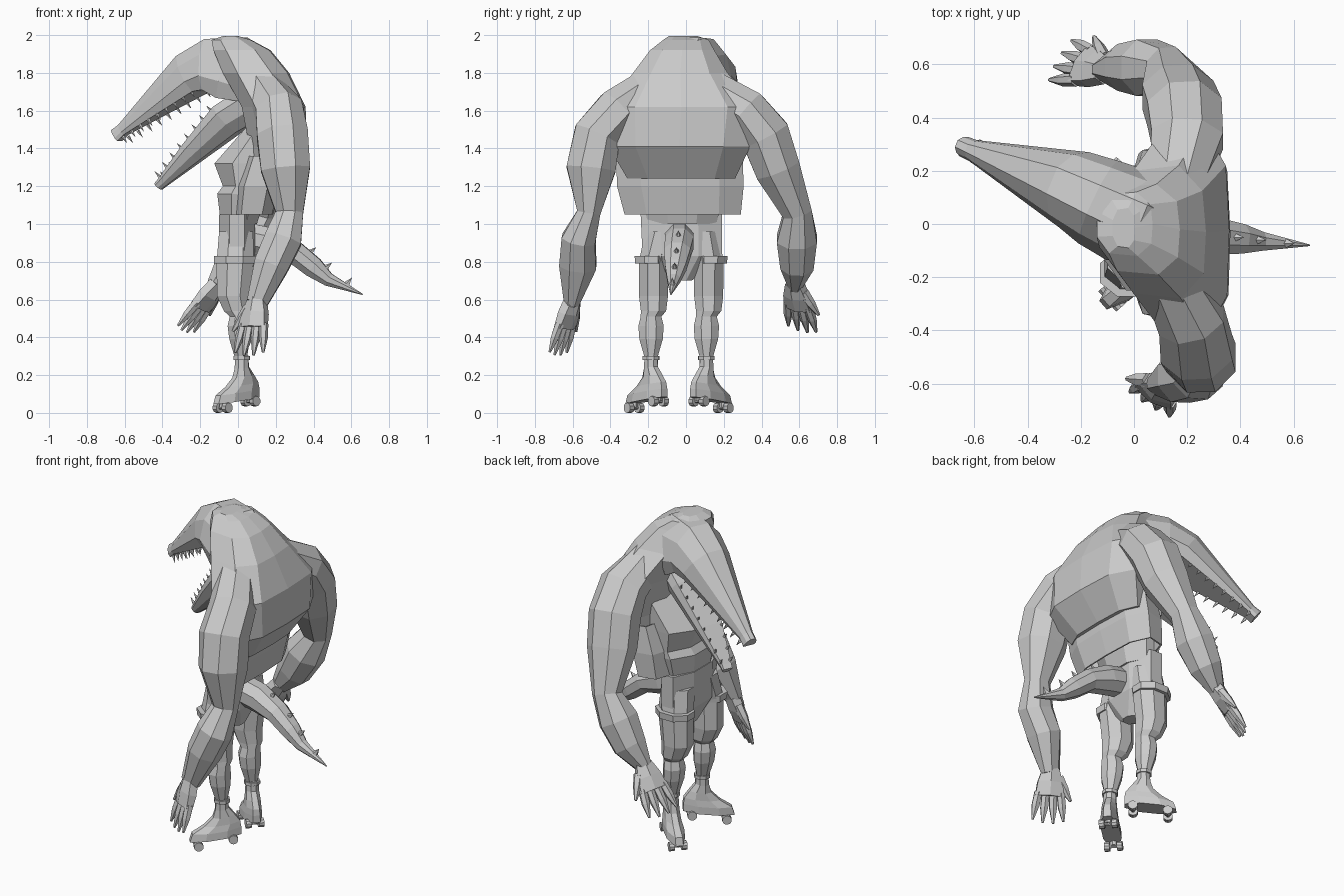
import bpy, bmesh, math
from mathutils import Vector as V

cube = bpy.data.objects.get("Cube")
if cube:
    bpy.data.objects.remove(cube, do_unlink=True)

grey = bpy.data.materials.new("plain_grey")
grey.use_nodes = True
grey.diffuse_color = (0.6, 0.6, 0.6, 1)
grey.node_tree.nodes["Principled BSDF"].inputs["Base Color"].default_value = (0.6, 0.6, 0.6, 1)

X, Y, Z = V((1, 0, 0)), V((0, 1, 0)), V((0, 0, 1))
JAW = [(1, -.3), (.8, .45), (.35, 1), (-.35, 1), (-.8, .45), (-1, -.3), (-.85, -.8), (.85, -.8)]
BACK = [(1, .45), (.62, .97), (0, 1.05), (-.62, 1), (-1, .5), (-.92, -.55), (-.4, -1), (.4, -1), (.92, -.55)]


def ngon(n):
    """Unit polygon with flat sides at its extremes."""
    k = math.cos(math.pi / n)
    return [(math.cos((i + .5) * math.tau / n) / k, math.sin((i + .5) * math.tau / n) / k) for i in range(n)]


def finish(name, bm):
    bmesh.ops.recalc_face_normals(bm, faces=bm.faces)
    mesh = bpy.data.meshes.new(name)
    bm.to_mesh(mesh)
    bm.free()
    mesh.materials.append(grey)
    obj = bpy.data.objects.new(name, mesh)
    bpy.context.collection.objects.link(obj)
    return obj


def add_tube(bm, rings, hint, profile, normal=None, caps=True):
    """Loft rings (x, y, z, side radius, up radius) along their path."""
    pts = [V(r[:3]) for r in rings]
    loops = []
    for i, r in enumerate(rings):
        t = normal or (pts[min(i + 1, len(pts) - 1)] - pts[max(i - 1, 0)])
        t = t.normalized()
        side = t.cross(hint).normalized()
        up = side.cross(t)
        loops.append([bm.verts.new(pts[i] + side * u * r[3] + up * v * r[4]) for u, v in profile])
    n = len(profile)
    for a, b in zip(loops, loops[1:]):
        for k in range(n):
            bm.faces.new((a[k], a[(k + 1) % n], b[(k + 1) % n], b[k]))
    if caps:
        bm.faces.new(loops[0])
        bm.faces.new(loops[-1])


def tube(name, rings, hint=X, profile=None, normal=None, caps=True):
    bm = bmesh.new()
    add_tube(bm, rings, hint, profile or ngon(8), normal, caps)
    return finish(name, bm)


def stack(name, levels, profile=None, caps=True):
    """Loft horizontal sections given as z, x range, y range."""
    rings = [((x0 + x1) / 2, (y0 + y1) / 2, z, (y1 - y0) / 2, (x1 - x0) / 2) for z, x0, x1, y0, y1 in levels]
    return tube(name, rings, X, profile, Z, caps)


def add_cone(bm, base, direction, length, radius):
    d = direction.normalized()
    m = d.to_track_quat('Z', 'Y').to_matrix().to_4x4()
    m.translation = base + d * length / 2
    bmesh.ops.create_cone(bm, cap_ends=True, segments=5, radius1=radius, radius2=0, depth=length, matrix=m)


# Humped back, belly, hips and open-bottomed vest
stack("humped_back", [(1.24, .06, .24, -.31, .26), (1.41, .06, .355, -.41, .34), (1.62, .02, .35, -.42, .37),
                      (1.8, -.08, .262, -.28, .22), (1.92, -.13, .165, -.19, .15), (1.975, -.14, .065, -.12, .12),
                      (1.995, -.08, .0, -.09, .06)], BACK)
stack("belly", [(1.0, -.09, .1, -.2, .16), (1.16, -.11, .15, -.24, .2), (1.2, -.08, .15, -.24, .2),
                (1.32, -.125, .2, -.25, .21), (1.52, .05, .25, -.25, .22)])
stack("hips", [(.7, -.045, .045, -.07, .03), (.83, -.1, .09, -.23, .19), (1.05, -.1, .09, -.24, .19)])
vest = stack("vest", [(1.05, -.03, .18, -.325, .29), (1.2, -.02, .215, -.365, .305), (1.36, .04, .23, -.37, .3)],
             BACK, False)
vest.modifiers.new("thickness", 'SOLIDIFY').thickness = .012

# Long head, lower jaw and their teeth
upper = [(.09, -.01, 1.76, .15, .15), (-.02, .03, 1.81, .185, .185), (-.14, .085, 1.83, .172, .15),
         (-.245, .137, 1.785, .152, .125), (-.61, .278, 1.495, .042, .036), (-.645, .293, 1.465, .04, .04)]
lower = [(.06, .0, 1.63, .12, .1), (-.05, .045, 1.56, .125, .095), (-.24, .125, 1.38, .08, .063),
         (-.4, .19, 1.22, .035, .028), (-.42, .2, 1.2, .032, .024)]
tube("upper_jaw", upper, Z, JAW)
tube("lower_jaw", lower, Z, [(u, -v) for u, v in JAW])


def teeth(name, back, front, flip, count):
    a, b = V(back[:3]), V(front[:3])
    t = (b - a).normalized()
    side = t.cross(Z).normalized()
    out = side.cross(t) * flip
    bm = bmesh.new()
    for i in range(count):
        s = (i + .3) / count
        w = back[3] + (front[3] - back[3]) * s
        h = back[4] + (front[4] - back[4]) * s
        for k in (-1, 1):
            add_cone(bm, a.lerp(b, s) + side * k * w * .75 + out * h * .7, out + side * k * .15, .045, .011)
    finish(name, bm)


teeth("upper_teeth", upper[3], upper[5], -1, 9)
teeth("lower_teeth", lower[1], lower[4], 1, 8)

# Arms, each running from inside the back to the wrist
tube("right_arm", [(.13, -.2, 1.72, .1, .1), (.215, -.36, 1.6, .12, .125), (.235, -.47, 1.47, .125, .135),
                   (.252, -.503, 1.29, .13, .13), (.272, -.515, 1.06, .062, .073), (.24, -.568, .92, .09, .098),
                   (.175, -.573, .78, .098, .092), (.1, -.605, .58, .04, .055)])
tube("left_arm", [(.16, .14, 1.71, .1, .1), (.2, .32, 1.6, .115, .135), (.19, .42, 1.47, .13, .14),
                  (.165, .485, 1.29, .12, .135), (.125, .588, 1.06, .078, .08), (.05, .587, .92, .106, .11),
                  (-.03, .588, .78, .088, .095), (-.12, .578, .67, .035, .05)])


def hand(name, wrist, direction, spread, thumb):
    w, d = V(wrist), V(direction).normalized()
    s = V(spread)
    s = (s - d * s.dot(d)).normalized()
    hint = s.cross(d)
    bm = bmesh.new()

    def limb(base, way, sizes, length):
        rings = [(*(base + way * length * i / (len(sizes) - 1)), a, b) for i, (a, b) in enumerate(sizes)]
        add_tube(bm, rings, hint, ngon(6))

    limb(w - d * .02, d, [(.045, .042), (.07, .042), (.08, .032)], .16)
    for i in range(4):
        k = i - 1.5
        limb(w + d * .12 + s * k * .042, (d + s * k * .1).normalized(),
             [(.021, .023), (.021, .02), (.006, .006)], .18 - .014 * abs(k))
    limb(w + d * .03 + s * thumb * .045, (d + s * thumb * .6).normalized(),
         [(.028, .026), (.022, .022), (.007, .007)], .15)
    finish(name, bm)


hand("right_hand", (.1, -.605, .585), (-.04, -.07, -.26), (.8, -.5, 0), -1)
hand("left_hand", (-.12, .578, .67), (-.145, .035, -.21), (.45, .7, -.1), 1)


# Legs, shorts cuffs and roller skates
def cylinder(bm, center, axis, radius, depth, sides):
    m = axis.to_track_quat('Z', 'Y').to_matrix().to_4x4()
    m.translation = center
    bmesh.ops.create_cone(bm, cap_ends=True, segments=sides, radius1=radius, radius2=radius, depth=depth, matrix=m)


def leg(side, k, hip, thigh, ankle):
    tube(side + "_leg", [(-.01, hip, .96, .085, .09), (-.015, thigh, .8, .078, .098), (-.025, thigh, .62, .077, .087),
                         (-.005, thigh, .54, .067, .07), (.008, ankle, .51, .055, .052), (.003, ankle, .46, .067, .058),
                         (.008, ankle, .39, .062, .054), (.015, ankle, .3, .036, .034)], X, None, -Z)
    cuff_y = thigh + k * .012
    tube(side + "_shorts_cuff", [(-.018, cuff_y, .79, .085, .108), (-.018, cuff_y, .83, .088, .11)])
    d = V((-1, .88 * k, 0)).normalized()
    across = d.cross(Z)
    base = V((.02, ankle, 0))
    tilt = Z + d * .13

    # Boot sections: offset toward the toe, height, half length, half width
    def section(off, z, length, width):
        return (*(base + d * off + Z * z), width, length)
    tube(side + "_boot", [section(.0, .3, .034, .034), section(.0, .24, .038, .036), section(-.01, .195, .062, .04),
                          section(.0, .15, .102, .043), section(.03, .11, .138, .05), section(.037, .065, .146, .052)],
         d, None, tilt)
    tube(side + "_boot_collar", [section(0, .28, .043, .043), section(0, .3, .043, .043)], d, None, Z)
    bm = bmesh.new()
    for off, z in ((.135, .027), (-.06, .062)):
        mid = base + d * off + Z * z
        cylinder(bm, mid, across, .01, .09, 6)
        cylinder(bm, mid + Z * .022, Z, .02, .04, 6)
        for j in (-1, 1):
            cylinder(bm, mid + across * j * .036, across, .027, .03, 10)
    finish(side + "_skate_wheels", bm)


leg("right", -1, -.13, -.172, -.185)
leg("left", 1, .09, .12, .108)

# Tail with a row of small spines
tail = [(.03, -.035, .93, .075, .08), (.17, -.035, .9, .075, .08), (.3, -.045, .85, .07, .06),
        (.4, -.055, .77, .055, .055), (.48, -.065, .705, .035, .035), (.66, -.08, .627, .003, .003)]
tube("tail", tail, Z)
bm = bmesh.new()
for a, b in zip(tail[1:-1], tail[2:]):
    p, q = V(a[:3]), V(b[:3])
    up = (q - p).cross(Y).normalized()
    add_cone(bm, (p + q) / 2 + up * (a[4] + b[4]) * .42, up + X * .3, .045, .018)
finish("tail_spines", bm)
